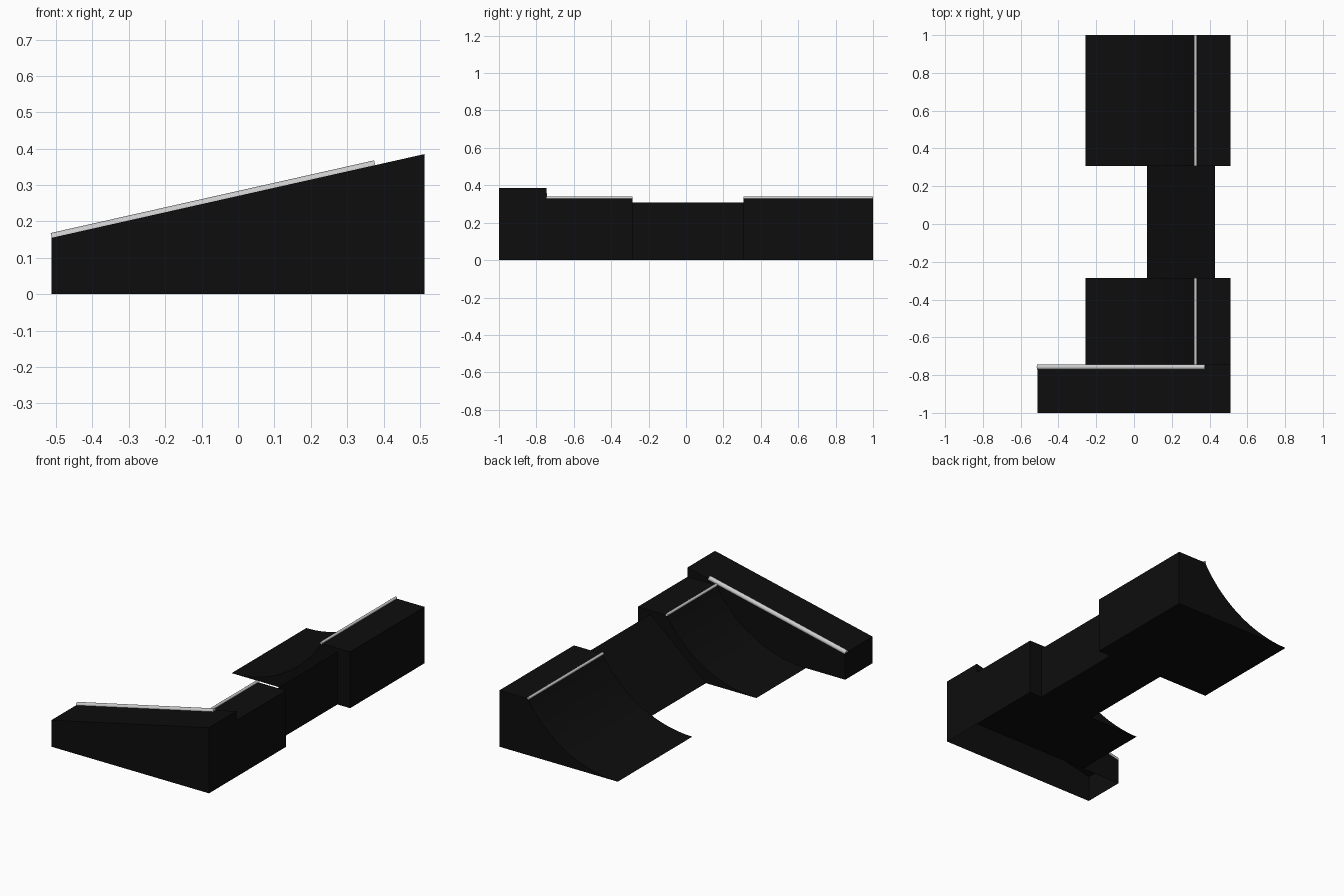
import bpy, bmesh, math
from mathutils import Vector

if "Cube" in bpy.data.objects:
    bpy.data.objects.remove(bpy.data.objects["Cube"])

black = bpy.data.materials.new("black_surface")
black.diffuse_color = (0.004, 0.004, 0.004, 1)
black.use_nodes = True
black.node_tree.nodes["Principled BSDF"].inputs["Base Color"].default_value = black.diffuse_color


def extrude_profile(name, pts, y0, y1, open_bottom=False):
    """Extrude an x-z outline from y0 to y1."""
    bm = bmesh.new()
    face = bm.faces.new([bm.verts.new((x, y0, z)) for x, z in pts])
    new = bmesh.ops.extrude_face_region(bm, geom=[face])["geom"]
    bmesh.ops.translate(bm, vec=(0, y1 - y0, 0),
                        verts=[g for g in new if isinstance(g, bmesh.types.BMVert)])
    bmesh.ops.recalc_face_normals(bm, faces=bm.faces)
    if open_bottom:
        low = [f for f in bm.faces if f.normal.z < -0.99]
        bmesh.ops.delete(bm, geom=low, context='FACES_ONLY')
    me = bpy.data.meshes.new(name)
    bm.to_mesh(me)
    bm.free()
    me.materials.append(black)
    ob = bpy.data.objects.new(name, me)
    bpy.context.collection.objects.link(ob)
    return ob


def tube(name, a, b, r):
    """Round steel bar between two points."""
    a, b = Vector(a), Vector(b)
    bpy.ops.mesh.primitive_cylinder_add(vertices=16, radius=r, depth=(b - a).length,
                                        location=(a + b) / 2)
    ob = bpy.context.object
    ob.name = name
    ob.rotation_euler = (b - a).to_track_quat('Z', 'Y').to_euler()
    bpy.ops.object.shade_smooth_by_angle()


def arc(x0, x1, h, n=14):
    """Circular transition, tangent to the ground at x0, rising to h at x1."""
    w = x1 - x0
    R = (w * w + h * h) / (2 * h)
    end = math.asin(w / R)
    return [(x0 + R * math.sin(end * i / n), R - R * math.cos(end * i / n))
            for i in range(n + 1)]


# Two quarter pipes with decks and steel coping
H, BACK, LIP = 0.33, 0.512, 0.325
for label, y0, y1 in (("front", -0.745, -0.285), ("rear", 0.308, 1.0)):
    extrude_profile(label + "_quarter_pipe",
                    arc(-0.257, LIP, H) + [(BACK, H), (BACK, 0)], y0, y1)
    tube(label + "_coping", (LIP, y0, H + 0.003), (LIP, y1, H + 0.003), 0.008)

# Lower bank joining the two pipes
extrude_profile("middle_bank", [(0.07, 0), (0.43, 0.308), (0.43, 0)], -0.285, 0.308)

# Sloping ledge across the front, open underneath
Z0, Z1 = 0.155, 0.385
extrude_profile("sloped_ledge", [(-BACK, 0), (-BACK, Z0), (BACK, Z1), (BACK, 0)],
                -1.0, -0.745, open_bottom=True)
slope = (Z1 - Z0) / (2 * BACK)
tube("ledge_rail", (-BACK, -0.757, Z0), (0.377, -0.757, Z0 + slope * (0.377 + BACK)), 0.0135)
